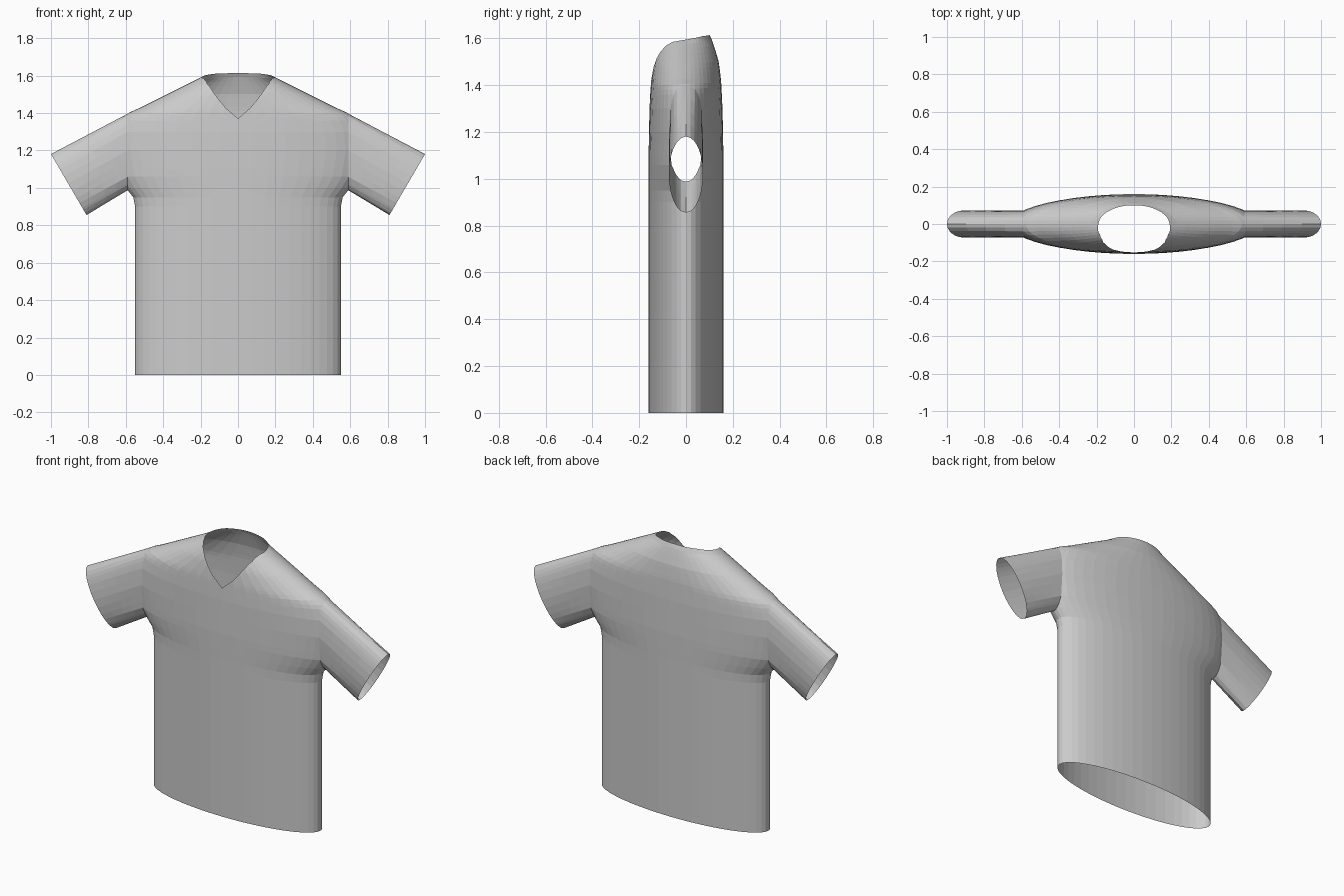
import bpy, bmesh
from math import sin, cos, atan2, degrees, radians
from mathutils import Vector

if "Cube" in bpy.data.objects:
    bpy.data.objects.remove(bpy.data.objects["Cube"])

SEGMENTS = 48
ARMHOLE_X = 0.59


def sample(table, v):
    """Linear interpolation through (key, value) pairs."""
    for (k0, v0), (k1, v1) in zip(table, table[1:]):
        if v <= k1:
            return v0 + (v1 - v0) * max(0, v - k0) / (k1 - k0)
    return table[-1][1]


# Half width and half depth of the torso by height
WIDTH = [(0, .55), (.9, .55), (.95, .56), (1, .6), (1.06, .64), (1.2, .665),
         (1.3, .655), (1.36, .63), (1.395, .6), (1.43, .52), (1.47, .44),
         (1.505, .37), (1.56, .26), (1.595, .19), (1.615, .18)]
DEPTH = [(0, .16), (1.1, .16), (1.3, .156), (1.42, .15), (1.5, .14),
         (1.56, .122), (1.595, .11), (1.615, .1)]
# Neckline height by angle: -90 is the front V, 90 the back of the collar
NECK = [(-90, 1.37), (-82.5, 1.43), (-75, 1.48), (-67.5, 1.515), (-60, 1.54),
        (-45, 1.57), (-30, 1.585), (0, 1.595), (45, 1.61), (90, 1.615)]

bm = bmesh.new()


def torso_ring(height):
    ring = []
    for i in range(SEGMENTS):
        t = radians(360 * i / SEGMENTS)
        side = degrees(atan2(sin(t), abs(cos(t))))
        z = height(side)
        ring.append(bm.verts.new((sample(WIDTH, z) * cos(t),
                                  sample(DEPTH, z) * sin(t), z)))
    return ring


# Torso: level rings to the chest, then rings rising to the neckline
chest = 1.3
levels = [0, .9, .95, 1, 1.03, 1.06, 1.1, 1.15, 1.2, 1.25, chest]
rings = [torso_ring(lambda a, z=z: z) for z in levels]
steps = 14
for s in range(1, steps + 1):
    rings.append(torso_ring(
        lambda a, f=s / steps: chest + (sample(NECK, a) - chest) * f))
for low, high in zip(rings, rings[1:]):
    for i in range(SEGMENTS):
        j = (i + 1) % SEGMENTS
        bm.faces.new((low[i], low[j], high[j], high[i]))

# Sleeves: open each armhole, then extrude its rim to a tilted oval cuff
for side in (1, -1):
    bmesh.ops.bisect_plane(bm, geom=bm.verts[:] + bm.edges[:] + bm.faces[:],
                           dist=1e-5, plane_co=(side * ARMHOLE_X, 0, 0),
                           plane_no=(side, 0, 0), clear_outer=True)
    rim = [e for e in bm.edges if e.is_boundary and
           all(abs(v.co.x - side * ARMHOLE_X) < 1e-4 for v in e.verts)]
    heights = [v.co.z for e in rim for v in e.verts]
    mid, half = (max(heights) + min(heights)) / 2, (max(heights) - min(heights)) / 2
    path = {}
    for v in {v for e in rim for v in e.verts}:
        a = atan2(v.co.y / .072, (v.co.z - mid) / half)
        cuff = Vector((side * (.905 + .095 * cos(a)), .073 * sin(a),
                       1.018 + .163 * cos(a)))
        path[v] = [v] + [bm.verts.new(v.co.lerp(cuff, k / 4)) for k in range(1, 5)]
    for e in rim:
        p, q = (path[v] for v in e.verts)
        for k in range(4):
            bm.faces.new((p[k], q[k], q[k + 1], p[k + 1]))

bmesh.ops.recalc_face_normals(bm, faces=bm.faces[:])
mesh = bpy.data.meshes.new("shirt")
bm.to_mesh(mesh)
bm.free()
shirt = bpy.data.objects.new("shirt", mesh)
bpy.context.collection.objects.link(shirt)

# Plain pale grey cloth
cloth = bpy.data.materials.new("pale grey cloth")
cloth.use_nodes = True
grey = (.6, .6, .6, 1)
cloth.diffuse_color = grey
cloth.node_tree.nodes["Principled BSDF"].inputs["Base Color"].default_value = grey
mesh.materials.append(cloth)
